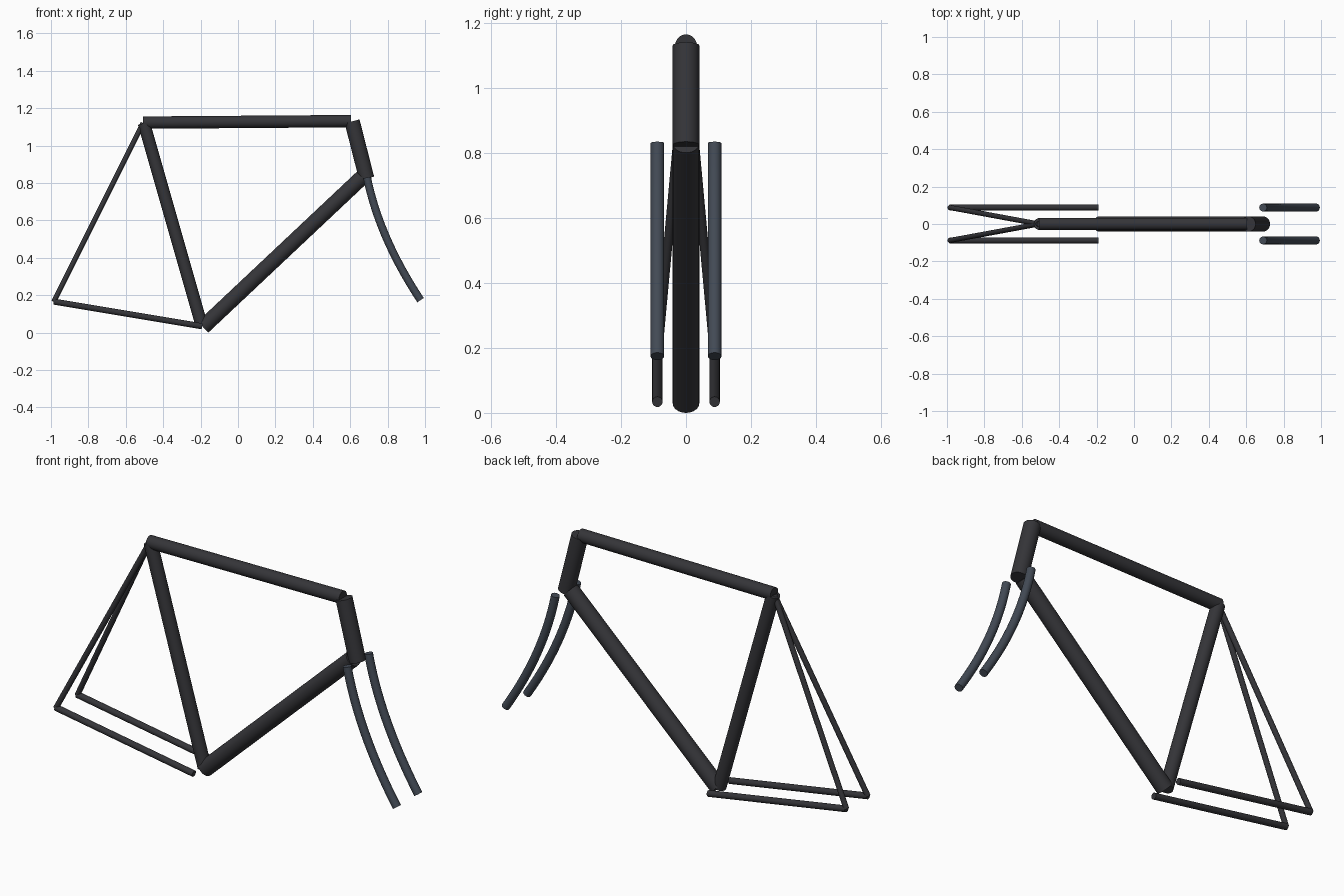
import bpy, math
from mathutils import Vector

if "Cube" in bpy.data.objects:
    bpy.data.objects.remove(bpy.data.objects["Cube"])


def material(name, color):
    m = bpy.data.materials.new(name)
    m.diffuse_color = color
    m.use_nodes = True
    m.node_tree.nodes["Principled BSDF"].inputs["Base Color"].default_value = m.diffuse_color
    return m


frame_paint = material("frame_paint", (0.035, 0.035, 0.04, 1))
fork_paint = material("fork_paint", (0.055, 0.068, 0.09, 1))


def tube(name, a, b, radius):
    """Straight capped cylinder between two points."""
    a, b = Vector(a), Vector(b)
    axis = b - a
    bpy.ops.mesh.primitive_cylinder_add(vertices=32, radius=radius, depth=axis.length,
                                        location=(a + b) / 2)
    ob = bpy.context.object
    ob.rotation_euler = axis.to_track_quat('Z', 'Y').to_euler()
    ob.name = name
    ob.data.materials.append(frame_paint)
    bpy.ops.object.shade_smooth_by_angle(angle=math.radians(35))
    return ob


def fork_blade(name, y):
    """Curved round blade swept along one bezier segment."""
    start, end = Vector((0.69, y, 0.83)), Vector((0.976, y, 0.174))
    ctrl = Vector((0.756, y, 0.507))
    cu = bpy.data.curves.new(name, 'CURVE')
    cu.dimensions = '3D'
    cu.bevel_depth = 0.021
    cu.bevel_resolution = 6
    cu.resolution_u = 20
    cu.use_fill_caps = True
    sp = cu.splines.new('BEZIER')
    sp.bezier_points.add(1)
    for bp, p in zip(sp.bezier_points, (start, end)):
        bp.handle_left_type = bp.handle_right_type = 'FREE'
        inner = p + (ctrl - p) * 2 / 3
        outer = p - (ctrl - p) * 2 / 3
        bp.co = p
        bp.handle_left, bp.handle_right = (outer, inner) if p is start else (inner, outer)
    cu.materials.append(fork_paint)
    ob = bpy.data.objects.new(name, cu)
    bpy.context.collection.objects.link(ob)
    return ob


# Main triangle
tube("top_tube", (-0.508, 0, 1.123), (0.604, 0, 1.131), 0.033)
tube("seat_tube", (-0.503, 0, 1.12), (-0.193, 0, 0.035), 0.033)
tube("down_tube", (-0.187, 0, 0.03), (0.663, 0, 0.83), 0.041)
tube("head_tube", (0.61, 0, 1.13), (0.688, 0, 0.824), 0.041)

# Rear stays and fork blades, one per side
for side, s in (("right", -1), ("left", 1)):
    y = s * 0.088
    tube("chain_stay_" + side, (-0.985, y, 0.166), (-0.192, y, 0.034), 0.016)
    tube("seat_stay_" + side, (-0.985, y, 0.166), (-0.508, 0, 1.12), 0.0135)
    fork_blade("fork_blade_" + side, y)
